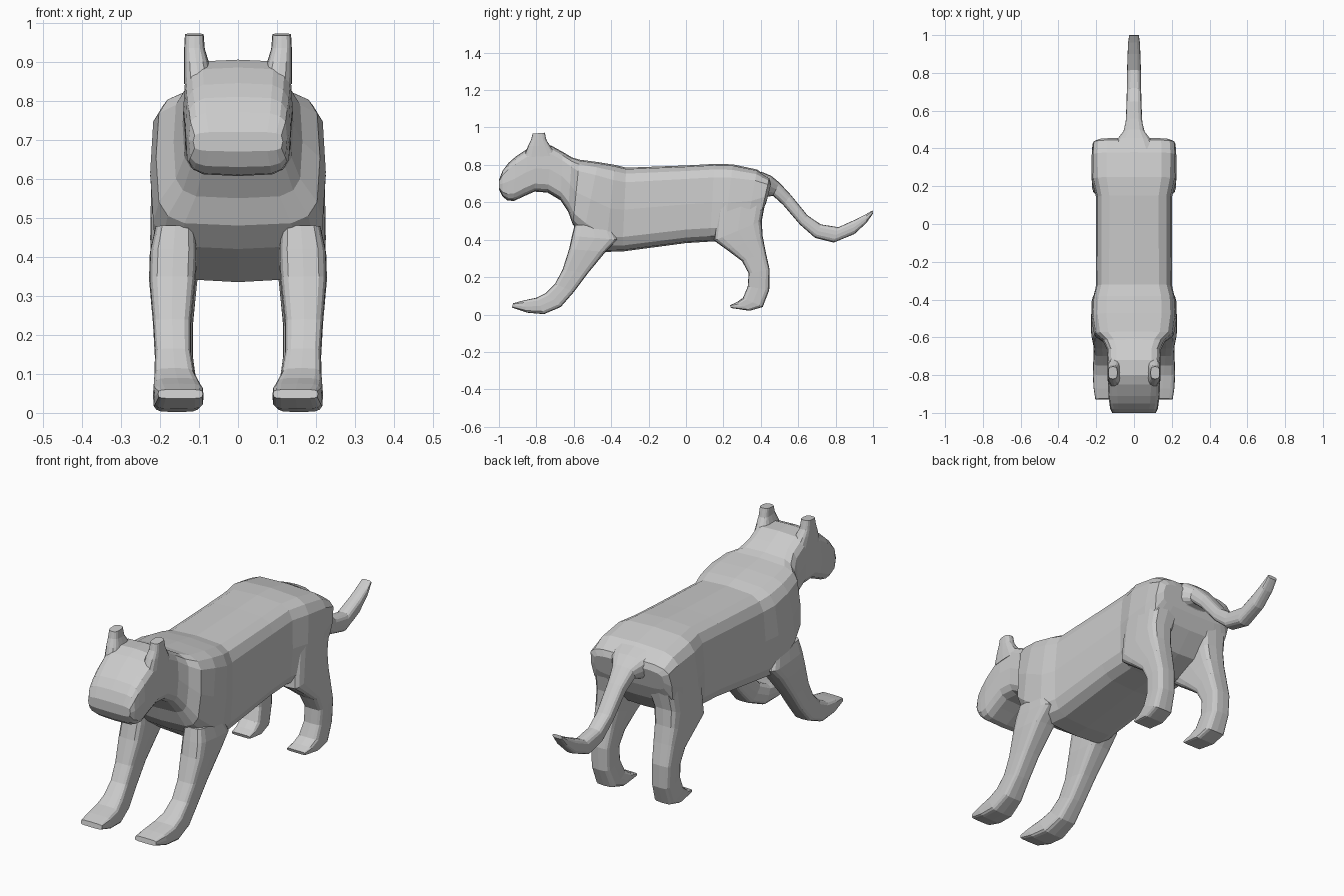
import bpy, bmesh
from math import sin, cos, pi, copysign


def spow(v, e):
    return copysign(abs(v) ** e, v)


def loft(name, sections, mirror=False, power=4.5, sides=16):
    """Skin boxy oval rings; each is (edge A y,z, edge B y,z, x min, x max)."""
    bm = bmesh.new()
    rings = []
    for ya, za, yb, zb, x0, x1 in sections:
        ring = []
        for i in range(sides):
            a = 2 * pi * i / sides
            u = spow(cos(a), 2 / power)
            t = (1 + spow(sin(a), 2 / power)) / 2
            ring.append(bm.verts.new(((x0 + x1) / 2 + u * (x1 - x0) / 2,
                                      ya + (yb - ya) * t, za + (zb - za) * t)))
        rings.append(ring)
    for r, s in zip(rings, rings[1:]):
        for i in range(sides):
            j = (i + 1) % sides
            bm.faces.new((r[i], r[j], s[j], s[i]))
    bm.faces.new(rings[0])
    bm.faces.new(rings[-1])
    bmesh.ops.recalc_face_normals(bm, faces=bm.faces)
    me = bpy.data.meshes.new(name)
    bm.to_mesh(me)
    bm.free()
    ob = bpy.data.objects.new(name, me)
    bpy.context.collection.objects.link(ob)
    if mirror:
        ob.modifiers.new("Mirror", 'MIRROR')
    return ob


def centred(rows):
    return [(a, b, c, d, -w, w) for a, b, c, d, w in rows]


# Torso, neck and head: top edge, bottom edge, half width
loft("body", centred([
    (.455, .70, .43, .60, .19),
    (.445, .73, .40, .53, .22),
    (.38, .775, .32, .44, .225),
    (.25, .803, .20, .39, .223),
    (.15, .805, .13, .39, .20),
    (0, .797, 0, .382, .20),
    (-.32, .785, -.34, .337, .202),
    (-.38, .80, -.43, .335, .22),
    (-.47, .815, -.55, .42, .225),
    (-.57, .828, -.605, .48, .21),
    (-.61, .84, -.63, .55, .165),
    (-.66, .87, -.67, .61, .142),
    (-.72, .903, -.74, .652, .14),
    (-.80, .905, -.81, .657, .14),
    (-.85, .885, -.86, .635, .138)]))
loft("head_front", centred([
    (-.85, .885, -.86, .635, .138),
    (-.91, .845, -.92, .607, .135),
    (-.95, .81, -.955, .61, .13),
    (-.98, .77, -.98, .63, .126),
    (-1.0, .72, -1.0, .67, .115)]))

# Ears
loft("ear", [
    (-.87, .84, -.69, .85, .06, .139),
    (-.845, .90, -.725, .90, .075, .139),
    (-.828, .935, -.745, .93, .085, .138),
    (-.82, .967, -.755, .972, .088, .136)], mirror=True, power=3)

# Front legs with paws: front edge, back edge, inner x, outer x
loft("front_leg", [
    (-.595, .48, -.40, .47, .11, .212),
    (-.61, .42, -.365, .40, .105, .226),
    (-.625, .35, -.43, .335, .108, .228),
    (-.66, .24, -.525, .22, .12, .218),
    (-.70, .165, -.60, .12, .12, .213),
    (-.75, .115, -.67, .04, .11, .215),
    (-.80, .09, -.76, .002, .095, .218),
    (-.87, .075, -.85, .01, .088, .215),
    (-.925, .06, -.93, .037, .09, .205)], mirror=True)

# Hind legs with paws
loft("hind_leg", [
    (.17, .60, .432, .64, .05, .222),
    (.15, .395, .405, .50, .09, .225),
    (.22, .345, .41, .42, .10, .223),
    (.30, .285, .425, .34, .107, .22),
    (.335, .22, .447, .24, .115, .217),
    (.33, .15, .445, .13, .115, .212),
    (.305, .09, .41, .04, .105, .212),
    (.27, .065, .34, .02, .10, .207),
    (.235, .05, .24, .035, .10, .20)], mirror=True)

# Tail: broad root sweeping down and curling up at the tip
loft("tail", centred([
    (.40, .765, .41, .60, .12),
    (.455, .742, .44, .63, .09),
    (.50, .705, .465, .635, .058),
    (.56, .64, .52, .585, .044),
    (.65, .53, .61, .48, .04),
    (.72, .482, .69, .41, .038),
    (.815, .467, .79, .385, .037),
    (.90, .505, .90, .43, .034),
    (.96, .535, .965, .49, .031),
    (.998, .557, 1.0, .54, .026)]), power=3)
